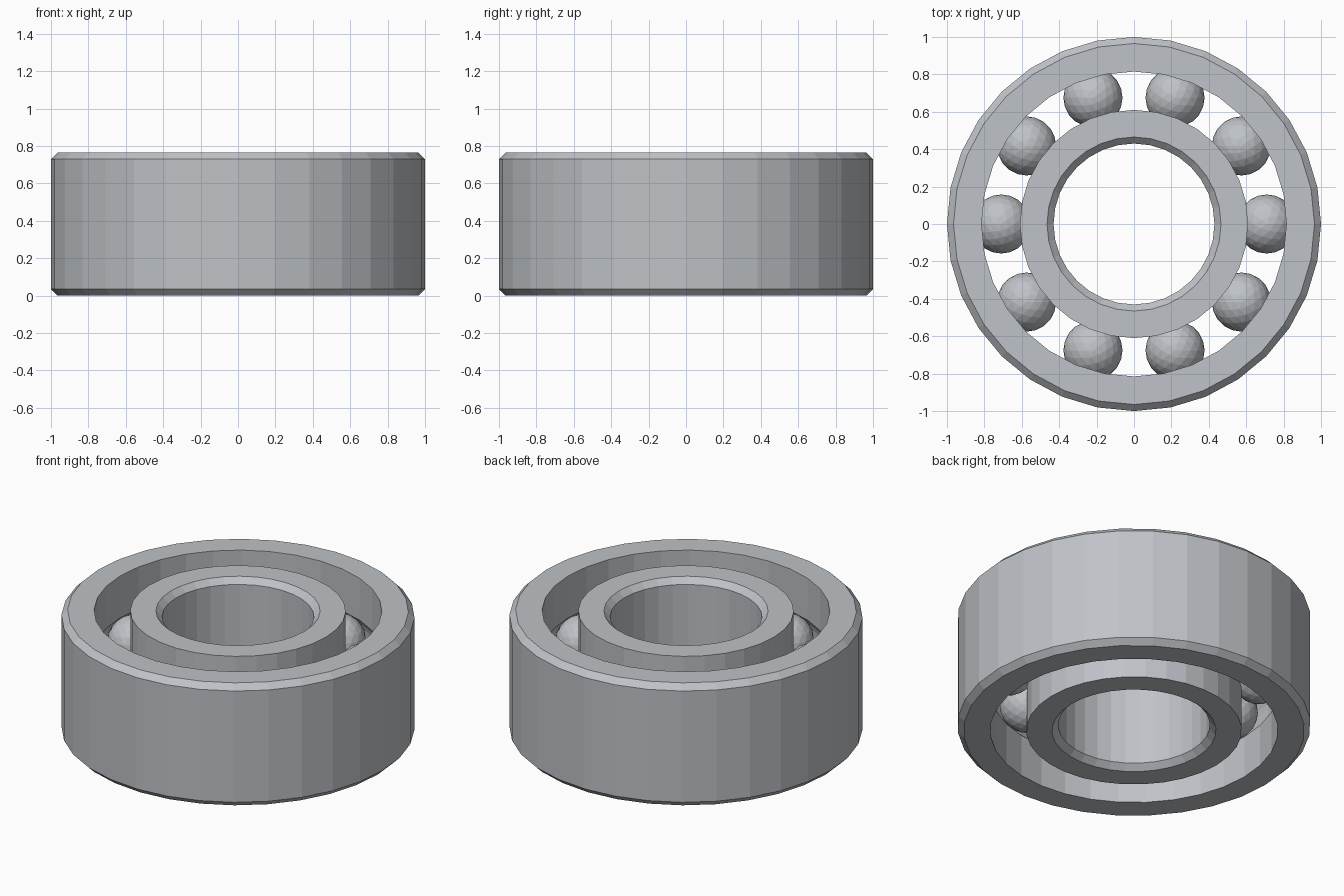
import bpy, bmesh, math
from mathutils import Matrix, Vector

cube = bpy.data.objects.get("Cube")
if cube:
    bpy.data.objects.remove(cube)

HEIGHT, CHAMFER = 0.765, 0.035
MID = HEIGHT / 2
BALL_ORBIT, BALL_RADIUS, GROOVE_RADIUS = 0.71, 0.158, 0.16
SIDES, BALLS = 32, 10

steel = bpy.data.materials.new("steel_grey")
steel.use_nodes = True
colour = (0.52, 0.54, 0.57, 1)
steel.diffuse_color = colour
steel.node_tree.nodes["Principled BSDF"].inputs["Base Color"].default_value = colour


def finish(bm, name):
    mesh = bpy.data.meshes.new(name)
    bmesh.ops.recalc_face_normals(bm, faces=bm.faces)
    bm.to_mesh(mesh)
    bm.free()
    mesh.materials.append(steel)
    obj = bpy.data.objects.new(name, mesh)
    bpy.context.collection.objects.link(obj)
    return obj


def race_ring(name, plain, grooved):
    """Ring with a chamfer on the plain wall and a ball groove in the other."""
    inward = 1 if grooved > plain else -1
    profile = [(grooved, 0), (plain + inward * CHAMFER, 0), (plain, CHAMFER),
               (plain, HEIGHT - CHAMFER), (plain + inward * CHAMFER, HEIGHT),
               (grooved, HEIGHT)]
    # Groove arc follows the ball from top to bottom
    offset = grooved - BALL_ORBIT
    half = math.acos(abs(offset) / GROOVE_RADIUS)
    for i in range(9):
        a = half * (1 - i / 4)
        profile.append((BALL_ORBIT + math.copysign(GROOVE_RADIUS * math.cos(a), offset),
                        MID + GROOVE_RADIUS * math.sin(a)))
    bm = bmesh.new()
    loops = []
    for s in range(SIDES):
        turn = Matrix.Rotation(math.tau * s / SIDES, 3, 'Z')
        loops.append([bm.verts.new(turn @ Vector((r, 0, z))) for r, z in profile])
    n = len(profile)
    for s in range(SIDES):
        a, b = loops[s], loops[(s + 1) % SIDES]
        for i in range(n):
            j = (i + 1) % n
            bm.faces.new((a[i], b[i], b[j], a[j]))
    return finish(bm, name)


# Outer and inner races
race_ring("outer_race", 1.0, 0.815)
race_ring("inner_race", 0.43, 0.61)

# Faceted balls spaced evenly between the races
for k in range(BALLS):
    bm = bmesh.new()
    place = (Matrix.Rotation(math.tau * k / BALLS, 4, 'Z')
             @ Matrix.Translation((BALL_ORBIT, 0, MID)))
    bmesh.ops.create_icosphere(bm, subdivisions=3, radius=BALL_RADIUS, matrix=place)
    finish(bm, f"ball_{k + 1}")
